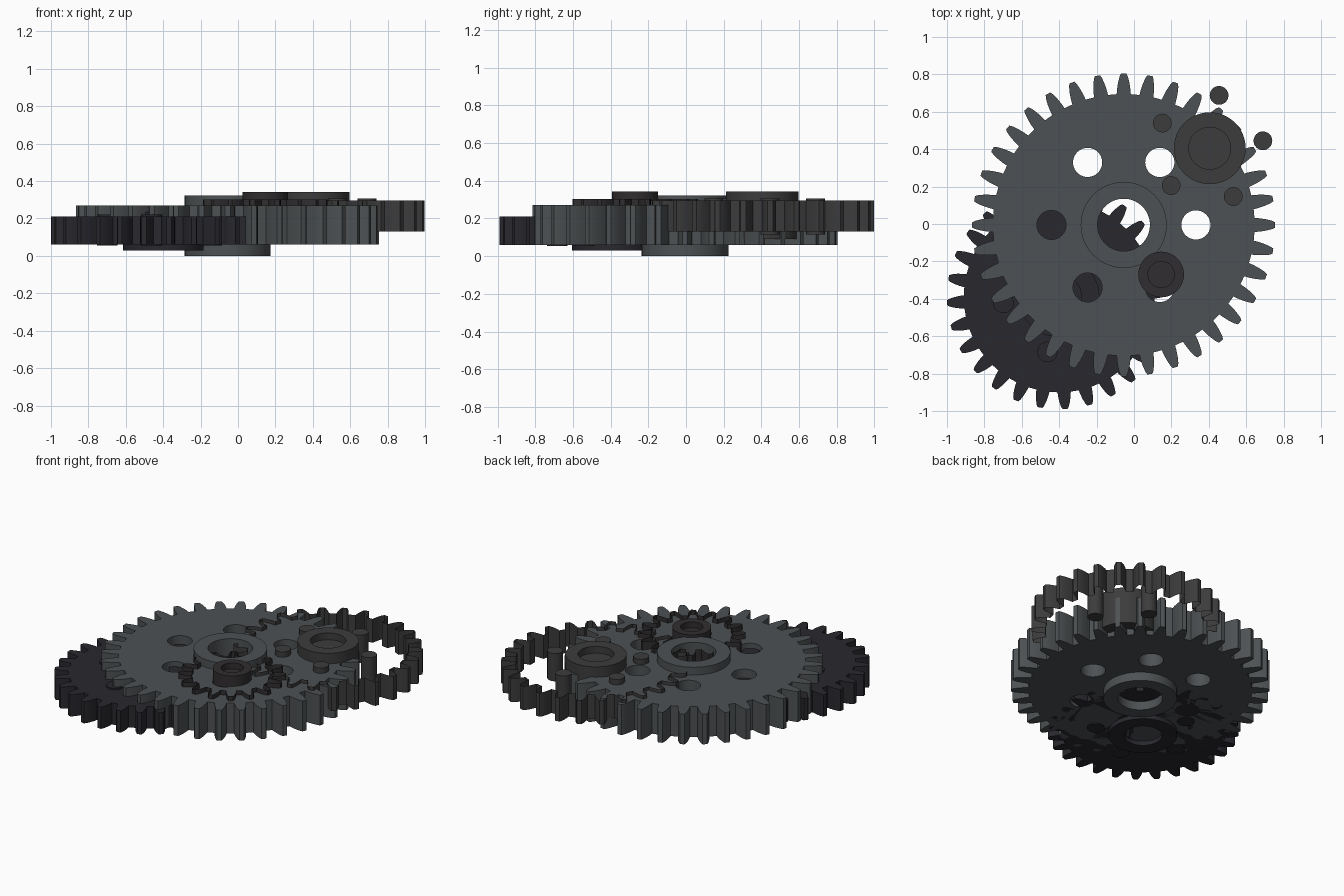
import bpy, bmesh
from math import cos, sin, pi, radians

if "Cube" in bpy.data.objects:
    bpy.data.objects.remove(bpy.data.objects["Cube"])


def circle(cx, cy, r, n=64):
    return [(cx + r * cos(2 * pi * i / n), cy + r * sin(2 * pi * i / n)) for i in range(n)]


def gear_outline(cx, cy, root, tip, teeth, phase=0):
    # half width of the tooth (fraction of pitch) against height up the flank
    flank = [(-.31, 0), (-.28, .25), (-.23, .55), (-.16, .85), (-.10, 1),
             (.10, 1), (.16, .85), (.23, .55), (.28, .25), (.31, 0)]
    pts = []
    for i in range(teeth):
        for w, h in flank:
            a = radians(phase) + (i + w) * 2 * pi / teeth
            r = root + h * (tip - root)
            pts.append((cx + r * cos(a), cy + r * sin(a)))
    return pts


def material(name, rgb):
    m = bpy.data.materials.new(name)
    m.diffuse_color = (*rgb, 1)
    m.use_nodes = True
    m.node_tree.nodes["Principled BSDF"].inputs["Base Color"].default_value = m.diffuse_color
    return m


def prism(name, loops, z0, z1, mat, caps=True):
    """Extrude an outline with optional holes; caps=False leaves only the walls."""
    bm = bmesh.new()
    edges = []
    for loop in loops:
        vs = [bm.verts.new((x, y, z0)) for x, y in loop]
        edges += [bm.edges.new((vs[i - 1], vs[i])) for i in range(len(vs))]
    if caps:
        bmesh.ops.triangle_fill(bm, edges=edges, use_beauty=True, use_dissolve=False)
        bottom = bm.faces[:]
        copy = bmesh.ops.duplicate(bm, geom=bm.verts[:] + bm.edges[:] + bottom)
        for v in [g for g in copy["geom"] if isinstance(g, bmesh.types.BMVert)]:
            v.co.z = z1
        bm.edges.ensure_lookup_table()
        rims = [e for e in bm.edges if e.is_boundary]
        bmesh.ops.bridge_loops(bm, edges=[]) if not rims else None
        # walls between matching bottom and top rims
        top = {(round(v.co.x, 5), round(v.co.y, 5)): v for v in bm.verts if v.co.z == max(u.co.z for u in (v,)) and abs(v.co.z - z1) < 1e-5}
        for e in [e for e in rims if abs(e.verts[0].co.z - z0) < 1e-5]:
            a, b = e.verts
            ta, tb = (top[(round(v.co.x, 5), round(v.co.y, 5))] for v in (a, b))
            bm.faces.new((a, b, tb, ta))
        bmesh.ops.recalc_face_normals(bm, faces=bm.faces[:])
    else:
        ext = bmesh.ops.extrude_edge_only(bm, edges=edges)
        for v in [g for g in ext["geom"] if isinstance(g, bmesh.types.BMVert)]:
            v.co.z = z1
        bmesh.ops.recalc_face_normals(bm, faces=bm.faces[:])
    me = bpy.data.meshes.new(name)
    bm.to_mesh(me)
    bm.free()
    me.materials.append(mat)
    ob = bpy.data.objects.new(name, me)
    bpy.context.collection.objects.link(ob)
    return ob


def ring(name, c, r_out, r_in, z0, z1, mat):
    return prism(name, [circle(*c, r_out), circle(*c, r_in)], z0, z1, mat)


def around(c, r, count, phase):
    return [(c[0] + r * cos(radians(phase) + 2 * pi * i / count),
             c[1] + r * sin(radians(phase) + 2 * pi * i / count)) for i in range(count)]


steel = material("steel", (.075, .083, .087))
blue_black = material("blue_black", (.022, .021, .027))
iron = material("iron", (.045, .045, .047))
bronze = material("dark_bronze", (.03, .027, .029))

# Large gear: six round windows and a raised hub with a through bore
c1 = (-.055, -.005)
windows = [circle(x, y, .078, 40) for x, y in around(c1, .386, 6, 0)]
prism("large_gear", [gear_outline(*c1, .70, .81, 36), circle(*c1, .14)] + windows, .06, .27, steel)
ring("large_gear_hub", c1, .23, .14, 0, .323, steel)

# Lower left gear: solid plate, hub and five pins
c2 = (-.40, -.39)
prism("lower_gear", [gear_outline(*c2, .51, .60, 28, 3)], .06, .21, blue_black)
ring("lower_gear_hub", c2, .215, .12, .03, .235, blue_black)
for x, y in around(c2, .30, 5, 186):
    prism("lower_gear_pin", [circle(x, y, .055, 32)], .055, .22, blue_black)

# Upper right gear: open toothed rim with a hub and five free-standing pins
c3 = (.405, .405)
prism("open_gear_rim", [gear_outline(*c3, .505, .594, 26, 4)], .13, .295, iron, caps=False)
ring("open_gear_hub", c3, .192, .112, .09, .342, iron)
prism("open_gear_hub_floor", [circle(*c3, .112)], .13, .295, iron)
for x, y in around(c3, .287, 5, 8):
    prism("open_gear_pin", [circle(x, y, .05, 32)], .115, .307, iron)

# Small pinion: open toothed rim and hub
c4 = (.145, -.27)
prism("pinion_rim", [gear_outline(*c4, .255, .337, 16, 11)], .18, .302, bronze, caps=False)
ring("pinion_hub", c4, .122, .07, .15, .342, bronze)
prism("pinion_hub_floor", [circle(*c4, .07)], .18, .302, bronze)

# Smooth the round parts, keep sharp edges crisp
for ob in bpy.context.collection.objects:
    ob.select_set(True)
    bpy.context.view_layer.objects.active = ob
bpy.ops.object.shade_smooth_by_angle(angle=radians(20))
